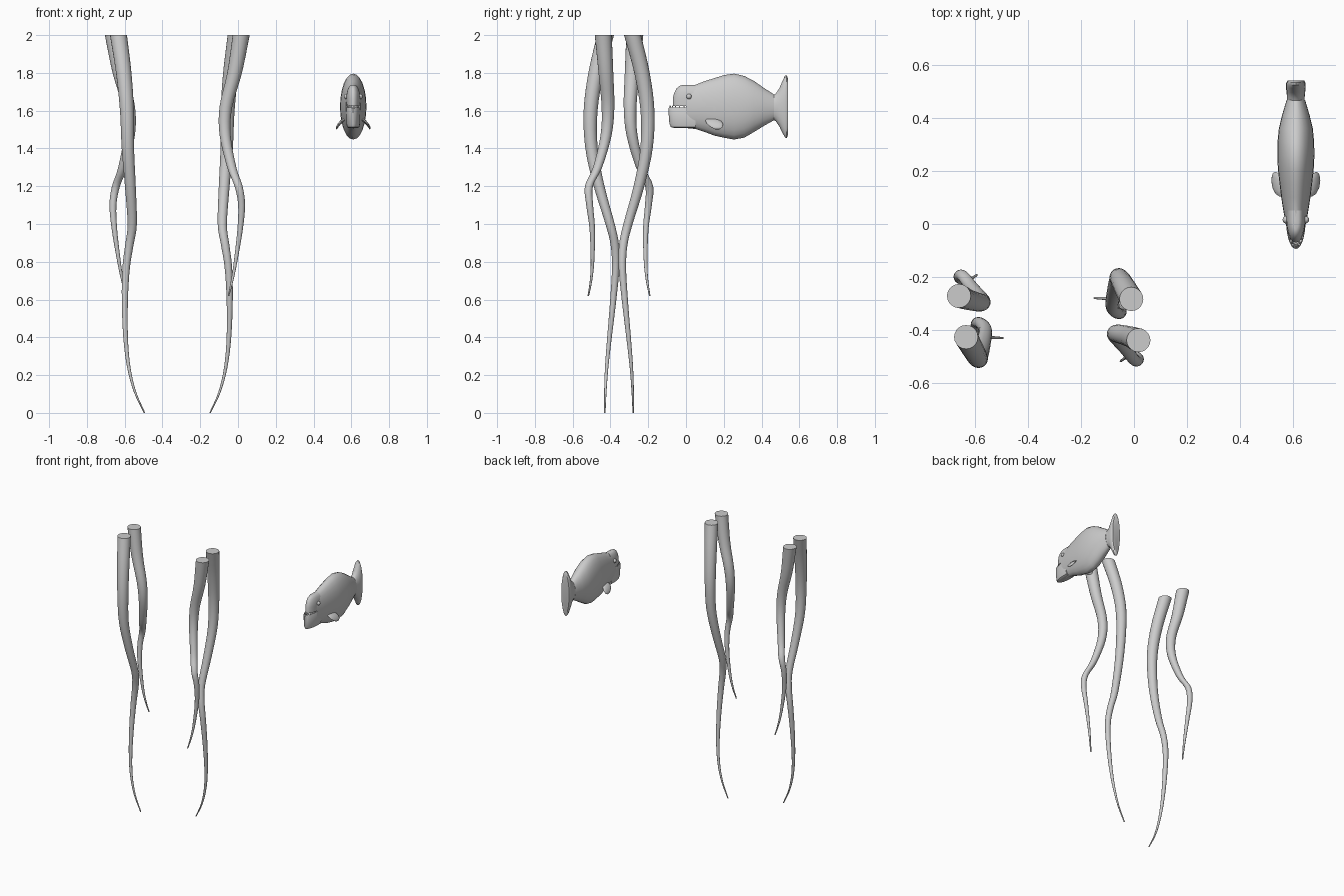
import bpy, bmesh, math
from mathutils import Vector

if "Cube" in bpy.data.objects:
    bpy.data.objects.remove(bpy.data.objects["Cube"])

FX = 0.61                     # fish centre line in x
PIVOT = (-0.643, -0.709)      # twice the tentacle group's centre


def finish(name, bm, angle=35):
    bmesh.ops.recalc_face_normals(bm, faces=bm.faces)
    me = bpy.data.meshes.new(name)
    bm.to_mesh(me)
    bm.free()
    ob = bpy.data.objects.new(name, me)
    bpy.context.collection.objects.link(ob)
    bpy.ops.object.select_all(action='DESELECT')
    ob.select_set(True)
    bpy.context.view_layer.objects.active = ob
    bpy.ops.object.shade_smooth_by_angle(angle=math.radians(angle))
    return ob


def loft(name, rings, angle=35):
    """Skin a list of equal-length point rings and cap both ends."""
    bm = bmesh.new()
    vs = [[bm.verts.new(p) for p in r] for r in rings]
    n = len(vs[0])
    for a, b in zip(vs, vs[1:]):
        for i in range(n):
            j = (i + 1) % n
            bm.faces.new((a[i], a[j], b[j], b[i]))
    bm.faces.new(vs[0])
    bm.faces.new(vs[-1])
    return finish(name, bm, angle)


def circle(n):
    return [(math.cos(2 * math.pi * i / n), math.sin(2 * math.pi * i / n)) for i in range(n)]


def spline(pts, steps=4):
    """Catmull-Rom through the control points."""
    p = [Vector(q) for q in pts]
    p = [2 * p[0] - p[1]] + p + [2 * p[-1] - p[-2]]
    out = []
    for k in range(1, len(p) - 2):
        a, b, c, d = p[k - 1:k + 3]
        for s in range(steps):
            t = s / steps
            out.append(0.5 * (2 * b + (c - a) * t + (2 * a - 5 * b + 4 * c - d) * t**2
                              + (3 * b - a - 3 * c + d) * t**3))
    return out + [p[-2]]


# Tentacles: one long and one short path, each repeated by a half turn
def tentacle(name, path, turned):
    pts = spline(path)
    if turned:
        pts = [Vector((PIVOT[0] - p.x, PIVOT[1] - p.y, p.z)) for p in pts]
    z1 = pts[-1].z
    rings = []
    for p in pts:
        r = 0.004 + 0.041 * (p.z - z1) / (2 - z1)
        rings.append([(p.x + r * c, p.y + r * s, p.z) for c, s in circle(20)])
    loft(name, rings, 50)


LONG = [(-.633, -.426, 2), (-.605, -.476, 1.8), (-.588, -.505, 1.6), (-.583, -.5, 1.4),
        (-.57, -.46, 1.2), (-.56, -.402, 1.0), (-.575, -.377, .89), (-.592, -.372, .77),
        (-.599, -.385, .6), (-.595, -.405, .4), (-.578, -.42, .24), (-.545, -.427, .11),
        (-.495, -.43, 0)]
SHORT = [(.017, -.438, 2), (-.018, -.424, 1.8), (-.064, -.413, 1.62), (-.068, -.423, 1.47),
         (-.033, -.468, 1.3), (.003, -.514, 1.2), (.019, -.51, 1.1), (.011, -.496, .97),
         (-.013, -.495, .8), (-.031, -.503, .7), (-.05, -.517, .62)]
for turned, side in ((False, "a"), (True, "b")):
    tentacle("long_tentacle_" + side, LONG, turned)
    tentacle("short_tentacle_" + side, SHORT, turned)

# Fish body and flared tail: y, top z, bottom z, half width
BODY = [(0, 1.735, 1.508, .038), (.05, 1.737, 1.503, .047), (.1, 1.757, 1.487, .055),
        (.15, 1.772, 1.468, .061), (.2, 1.788, 1.457, .067), (.255, 1.796, 1.447, .07),
        (.31, 1.783, 1.458, .069), (.36, 1.757, 1.487, .064), (.41, 1.722, 1.518, .052),
        (.467, 1.685, 1.55, .035)]
TAIL = [(.45, 1.68, 1.555, .034), (.475, 1.69, 1.545, .033), (.495, 1.72, 1.515, .035),
        (.512, 1.76, 1.48, .037), (.524, 1.785, 1.458, .037), (.533, 1.787, 1.454, .036),
        (.54, 1.77, 1.472, .032)]


def ellipse_rings(rows):
    return [[(FX + w * c, y, (t + b) / 2 + (t - b) / 2 * s) for c, s in circle(24)]
            for y, t, b, w in rows]


loft("fish_body", ellipse_rings(BODY))
loft("fish_tail", ellipse_rings(TAIL))


# Head and jaw: stacked U-shaped plans of z, front y, half width
def u_ring(z, front, w, back=.05):
    depth = .015 - front
    arc = [(FX - w * math.cos(math.pi * i / 14), .015 - depth * math.sin(math.pi * i / 14), z)
           for i in range(15)]
    return [(FX - w, back, z)] + arc + [(FX + w, back, z)]


loft("upper_head", [u_ring(*r) for r in (
    (1.625, -.07, .035), (1.665, -.07, .036), (1.695, -.062, .034),
    (1.718, -.05, .027), (1.731, -.035, .019), (1.736, -.02, .01))])
loft("lower_jaw", [u_ring(*r) for r in (
    (1.508, -.06, .024), (1.513, -.08, .032), (1.53, -.088, .036), (1.612, -.094, .037),
    (1.617, -.09, .034), (1.612, -.08, .026), (1.595, -.077, .024))])

# Teeth around the jaw rim
bm = bmesh.new()
for i in range(13):
    a = math.pi * i / 12
    p = Vector((FX - .031 * math.cos(a), .015 - .1 * math.sin(a), 1.62))
    res = bmesh.ops.create_cone(bm, segments=6, radius1=.0045, radius2=.001, depth=.014,
                                cap_ends=True)
    bmesh.ops.translate(bm, verts=res["verts"], vec=p)
finish("teeth", bm)

# Eyes and side fins, mirrored across the fish
FIN = [(.04, 1.555, .135, .03, .008), (.06, 1.545, .145, .042, .008), (.076, 1.528, .155, .042, .007),
       (.086, 1.512, .162, .03, .006), (.09, 1.502, .165, .012, .003)]
for sgn, side in ((1, "right"), (-1, "left")):
    bm = bmesh.new()
    bmesh.ops.create_uvsphere(bm, u_segments=16, v_segments=10, radius=.014)
    bmesh.ops.translate(bm, verts=bm.verts, vec=(FX + sgn * .036, .016, 1.675))
    finish("eye_" + side, bm, 60)
    loft("side_fin_" + side,
         [[(FX + sgn * (dx + .7 * th * s), y + w * c, z + .7 * th * s) for c, s in circle(12)]
          for dx, z, y, w, th in FIN], 60)
